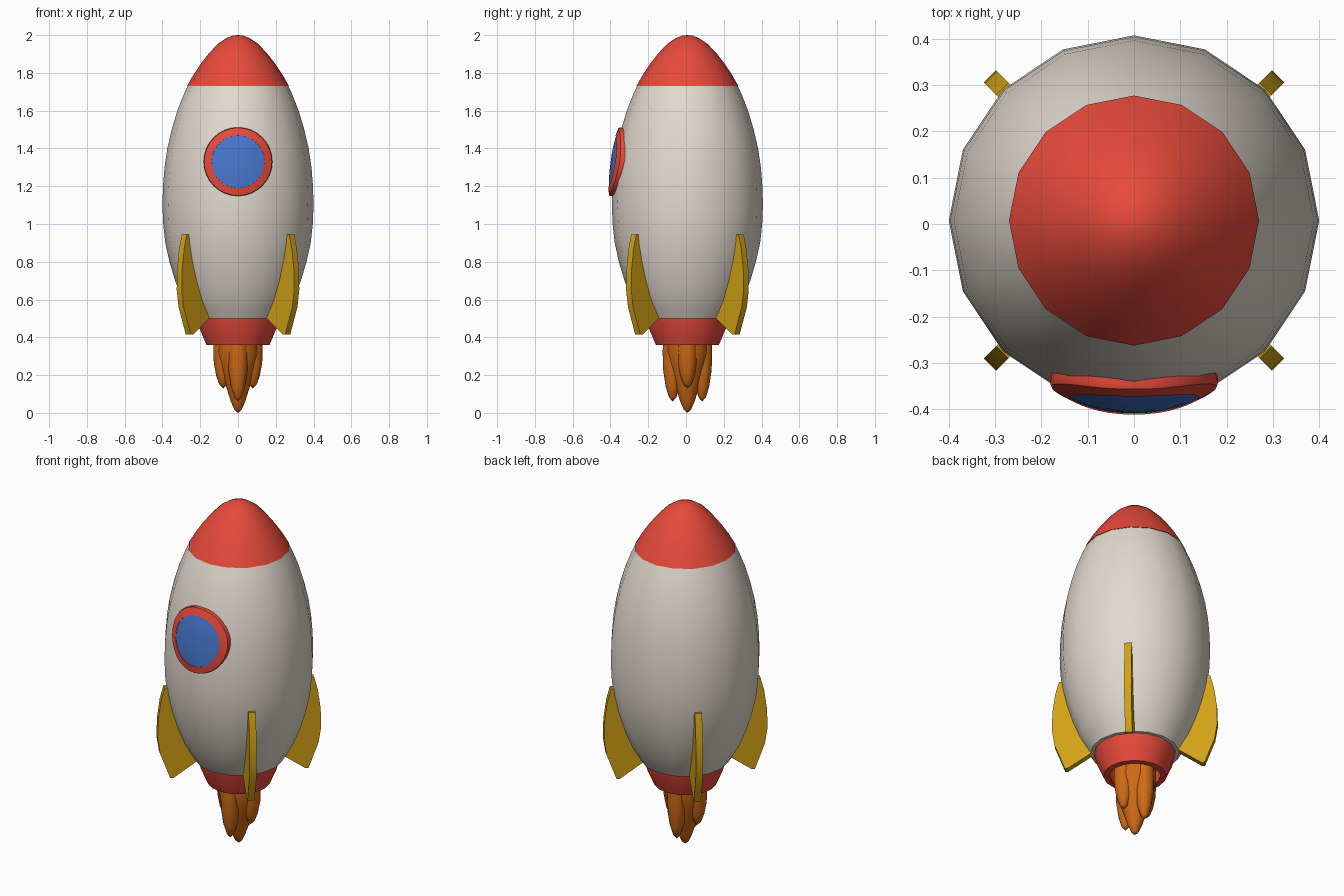
import bpy, bmesh, math
from mathutils import Vector

if "Cube" in bpy.data.objects:
    bpy.data.objects.remove(bpy.data.objects["Cube"])

CY = 0.0075  # rocket axis sits slightly behind centre because of the window


def material(name, rgb):
    m = bpy.data.materials.new(name)
    m.diffuse_color = (*rgb, 1)
    m.use_nodes = True
    m.node_tree.nodes["Principled BSDF"].inputs["Base Color"].default_value = m.diffuse_color
    return m


WHITE = material("warm_white", (0.76, 0.70, 0.63))
RED = material("red", (0.80, 0.068, 0.043))
YELLOW = material("yellow", (0.64, 0.36, 0.008))
ORANGE = material("orange", (0.62, 0.145, 0.008))
BLUE = material("blue", (0.06, 0.18, 0.60))


def finish(name, bm, mat, angle=35):
    bmesh.ops.recalc_face_normals(bm, faces=bm.faces)
    me = bpy.data.meshes.new(name)
    bm.to_mesh(me)
    bm.free()
    me.materials.append(mat)
    ob = bpy.data.objects.new(name, me)
    bpy.context.collection.objects.link(ob)
    bpy.ops.object.select_all(action='DESELECT')
    ob.select_set(True)
    bpy.context.view_layer.objects.active = ob
    bpy.ops.object.shade_smooth_by_angle(angle=math.radians(angle))
    return ob


def bridge(bm, a, b):
    n = len(a)
    for i in range(n):
        j = (i + 1) % n
        if len(a) == len(b):
            bm.faces.new((a[i], a[j], b[j], b[i]))
        else:
            bm.faces.new((a[i], a[j], b[0]))


def lathe(name, profile, mat, n=16, path=lambda z: (0, 0), cap=False, angle=35):
    """Spin (radius, z) points; path gives the axis position at each height."""
    bm = bmesh.new()
    rings = []
    for r, z in profile:
        px, py = path(z)
        angs = [2 * math.pi * i / n for i in range(n)] if r > 0 else [0]
        rings.append([bm.verts.new((px + r * math.cos(a), CY + py + r * math.sin(a), z)) for a in angs])
    for a, b in zip(rings, rings[1:]):
        bridge(bm, a, b)
    if cap:
        bm.faces.new(rings[0])
    return finish(name, bm, mat, angle)


# Hull and nose
HULL = [(0.235, 0.5), (0.265, 0.55), (0.293, 0.6), (0.333, 0.7), (0.363, 0.8), (0.385, 0.9),
        (0.396, 1.0), (0.4, 1.1), (0.397, 1.2), (0.389, 1.3), (0.374, 1.4),
        (0.351, 1.5), (0.321, 1.6), (0.29, 1.68), (0.267, 1.73)]
lathe("hull", HULL, WHITE, cap=True)
lathe("nose_cone", [(0.262, 1.728), (0.27, 1.73), (0.236, 1.79), (0.196, 1.85), (0.153, 1.905),
                    (0.105, 1.955), (0.06, 1.985), (0.028, 1.997), (0, 2.0)], RED)

# Engine nozzle, hollow underneath
lathe("nozzle", [(0.217, 0.502), (0.205, 0.45), (0.167, 0.36), (0.135, 0.36), (0.15, 0.45)], RED)

# Flame: core plus four tongues
lathe("flame_core", [(0.11, 0.45), (0.113, 0.32), (0.095, 0.24), (0.066, 0.15), (0.038, 0.06),
                     (0.018, 0.015), (0, 0)], ORANGE, angle=60)
for name, dx, dy, tip in (("left", -1, 0, 0.13), ("right", 1, 0, 0.13),
                          ("front", 0, -1, 0.06), ("back", 0, 1, 0.06)):
    h = 0.45 - tip
    prof = [(0.05, 0.45), (0.053, tip + h * 0.65), (0.05, tip + h * 0.42), (0.037, tip + h * 0.2),
            (0.02, tip + h * 0.06), (0, tip)]
    lathe("flame_tongue_" + name, prof, ORANGE, n=12, angle=60,
          path=lambda z, dx=dx, dy=dy: (dx * 0.078, dy * 0.078))


# Window pieces wrapped onto the hull
def hull_radius(z):
    for (r0, z0), (r1, z1) in zip(HULL, HULL[1:]):
        if z0 <= z <= z1:
            return r0 + (r1 - r0) * (z - z0) / (z1 - z0)


def wrapped(name, loops, mat, n=32):
    """Loops are (disc radius, height above hull)."""
    bm = bmesh.new()
    rings = []
    for rad, off in loops:
        ring = []
        for i in range(n if rad else 1):
            a = 2 * math.pi * i / n
            x, z = rad * math.cos(a), 1.33 + rad * math.sin(a)
            y = CY - math.sqrt((hull_radius(z) + off) ** 2 - x * x)
            ring.append(bm.verts.new((x, y, z)))
        rings.append(ring)
    for a, b in zip(rings, rings[1:]):
        bridge(bm, a, b)
    return finish(name, bm, mat)


wrapped("window_frame", [(0.178, -0.02), (0.182, 0.008), (0.179, 0.016), (0.14, 0.022), (0.138, 0.0)], RED)
wrapped("window_glass", [(0.141, 0.019), (0.1, 0.021), (0.05, 0.022), (0, 0.022)], BLUE)

# Four diagonal fins
FIN = [(0.385, 0.945), (0.402, 0.945), (0.422, 0.87), (0.437, 0.76), (0.44, 0.65), (0.426, 0.56),
       (0.372, 0.415), (0.355, 0.415), (0.225, 0.505), (0.27, 0.62), (0.33, 0.78)]
for k, name in enumerate(("back_right", "back_left", "front_left", "front_right")):
    a = math.radians(45 + 90 * k)
    out, side = Vector((math.cos(a), math.sin(a), 0)), Vector((-math.sin(a), math.cos(a), 0))
    bm = bmesh.new()
    faces = [[bm.verts.new(out * r + side * s + Vector((0, CY, z))) for r, z in FIN]
             for s in (-0.019, 0.019)]
    bridge(bm, *faces)
    for f in faces:
        bm.faces.new(f)
    finish("fin_" + name, bm, YELLOW, 30)
